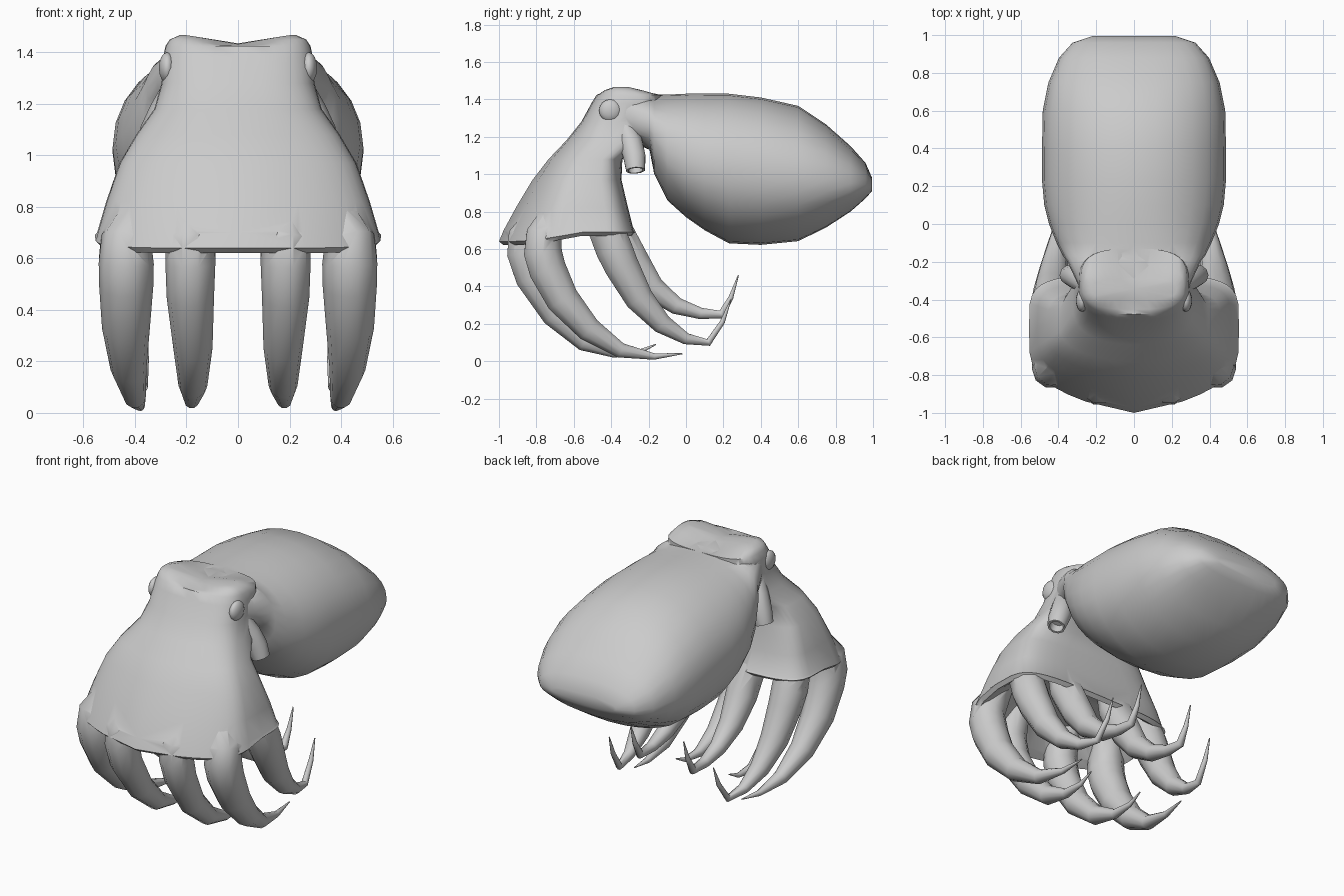
import bpy, bmesh, math
from mathutils import Vector

if "Cube" in bpy.data.objects:
    bpy.data.objects.remove(bpy.data.objects["Cube"])

skin = bpy.data.materials.new("pale_grey_skin")
skin.diffuse_color = (0.6, 0.6, 0.6, 1)
skin.use_nodes = True
skin.node_tree.nodes["Principled BSDF"].inputs["Base Color"].default_value = skin.diffuse_color


def loft(name, rings, angle=60):
    """Skin a list of equal-length point rings and cap both ends."""
    bm = bmesh.new()
    vr = [[bm.verts.new(p) for p in r] for r in rings]
    n = len(vr[0])
    for a, b in zip(vr, vr[1:]):
        for i in range(n):
            j = (i + 1) % n
            bm.faces.new((a[i], a[j], b[j], b[i]))
    bm.faces.new(vr[0][::-1])
    bm.faces.new(vr[-1])
    bmesh.ops.recalc_face_normals(bm, faces=bm.faces)
    me = bpy.data.meshes.new(name)
    bm.to_mesh(me)
    bm.free()
    me.materials.append(skin)
    ob = bpy.data.objects.new(name, me)
    bpy.context.collection.objects.link(ob)
    smooth(ob, angle)
    return ob


def smooth(ob, angle):
    bpy.ops.object.select_all(action='DESELECT')
    bpy.context.view_layer.objects.active = ob
    ob.select_set(True)
    bpy.ops.object.shade_smooth_by_angle(angle=math.radians(angle))


def fuse(base, part):
    """Union a part into the base and remove the part."""
    mod = base.modifiers.new("union", 'BOOLEAN')
    mod.operation, mod.solver, mod.object = 'UNION', 'EXACT', part
    bpy.ops.object.select_all(action='DESELECT')
    bpy.context.view_layer.objects.active = base
    base.select_set(True)
    bpy.ops.object.modifier_apply(modifier=mod.name)
    bpy.data.objects.remove(part)


def oval(n, e):
    """Unit superellipse with exponent e."""
    out = []
    for i in range(n):
        t = 2 * math.pi * i / n
        c, s = math.cos(t), math.sin(t)
        out.append((math.copysign(abs(c) ** (2 / e), c),
                    math.copysign(abs(s) ** (2 / e), s)))
    return out


def tube(name, pts, sides=10, angle=60):
    """Tapered tube through (x, y, z, radius) points."""
    rings = []
    for i, p in enumerate(pts):
        a, b = pts[max(i - 1, 0)], pts[min(i + 1, len(pts) - 1)]
        d = (Vector(b[:3]) - Vector(a[:3])).normalized()
        u = (Vector((1, 0, 0)) - d * d.x).normalized()
        v = d.cross(u)
        rings.append([Vector(p[:3]) + p[3] * (u * math.cos(t) + v * math.sin(t))
                      for t in (2 * math.pi * k / sides for k in range(sides))])
    return loft(name, rings, angle)


# Neck and mantle: y, top, bottom, height of widest line, half width, exponent
mantle = [(-0.38, 1.43, 1.20, 1.32, 0.27, 3), (-0.28, 1.432, 1.17, 1.29, 0.315, 2.8),
          (-0.195, 1.43, 1.13, 1.26, 0.355, 2.6), (-0.17, 1.425, 1.00, 1.21, 0.375, 2.4),
          (-0.10, 1.425, 0.86, 1.13, 0.41, 2.3), (0.0, 1.43, 0.77, 1.08, 0.45, 2.2),
          (0.10, 1.43, 0.70, 1.05, 0.475, 2.1), (0.23, 1.43, 0.63, 1.03, 0.487, 2.1),
          (0.40, 1.41, 0.622, 1.01, 0.487, 2.1), (0.60, 1.365, 0.642, 0.99, 0.483, 2.1),
          (0.75, 1.265, 0.715, 0.97, 0.453, 2.2), (0.88, 1.15, 0.80, 0.95, 0.397, 2.3),
          (0.96, 1.06, 0.87, 0.945, 0.325, 2.4), (0.995, 0.98, 0.91, 0.94, 0.22, 2.4)]
rings = []
for y, top, bot, mid, w, e in mantle:
    rings.append([(w * c, y, mid + s * ((top - mid) if s > 0 else (mid - bot)))
                  for c, s in oval(28, e)])
mantle_ob = loft("mantle", rings)

# Head flowing down into the arm web: z, front, back, half width, exponent, front bow
body = [(1.467, -0.40, -0.29, 0.225, 3, 0), (1.450, -0.452, -0.22, 0.265, 3, 0),
        (1.424, -0.478, -0.13, 0.282, 3, 0),
        (1.38, -0.505, -0.13, 0.291, 3, 0), (1.28, -0.56, -0.16, 0.297, 3, 0.01),
        (1.18, -0.64, -0.20, 0.325, 3, 0.03), (1.08, -0.735, -0.34, 0.395, 3.4, 0.06),
        (0.97, -0.82, -0.345, 0.46, 4, 0.10), (0.82, -0.91, -0.31, 0.512, 4.5, 0.14),
        (0.70, -0.975, -0.28, 0.547, 4.5, 0.16), (0.64, -1.0, -0.27, 0.556, 4.5, 0.165),
        (0.62, -0.975, -0.29, 0.535, 4.5, 0.15),
        (0.65, -0.92, -0.33, 0.49, 4.5, 0.13), (0.76, -0.80, -0.42, 0.35, 3, 0.05)]
rings = []
for k, (z, yf, yb, w, e, bow) in enumerate(body):
    ring = []
    for c, s in oval(36, e):
        x, y = w * c, (yf + yb) / 2 + s * (yb - yf) / 2
        y += bow * abs(c) ** 1.35 * (1 - s) / 2
        dip = 0.035 * max(0, 1 - abs(x) / 0.2) if k < 2 else 0
        lift = 0.05 * min(1, s + 1) if k >= 10 else 0
        ring.append((x, y, z - dip + lift))
    rings.append(ring)
body_ob = loft("head_and_web", rings)
# Crease the crown so its middle dips
bm = bmesh.new()
bm.from_mesh(body_ob.data)
crown = max(bm.faces, key=lambda f: f.calc_center_median().z)
mid = bmesh.ops.poke(bm, faces=[crown])["verts"][0]
mid.co.z = 1.435
bm.to_mesh(body_ob.data)
bm.free()
fuse(body_ob, mantle_ob)

# Four arms per side: x, y, z, radius from web to tip
arms = {
    "front_arm": [(.18, -.76, .84, .05), (.185, -.862, .66, .096), (.185, -.865, .58, .097),
                  (.185, -.825, .45, .092),
                  (.175, -.70, .25, .076), (.175, -.54, .105, .056),
                  (.18, -.38, .045, .028), (.18, -.25, .05, .014), (.18, -.16, .09, .003)],
    "front_side_arm": [(.36, -.68, .86, .05), (.432, -.76, .67, .1), (.434, -.765, .58, .107),
                       (.434, -.74, .49, .105),
                       (.435, -.66, .33, .093), (.425, -.52, .17, .07),
                       (.40, -.35, .058, .042), (.38, -.17, .025, .018), (.365, -.02, .04, .003)],
    "rear_side_arm": [(.36, -.51, .88, .05), (.432, -.425, .70, .1), (.437, -.385, .60, .103),
                      (.435, -.345, .51, .097),
                      (.425, -.25, .335, .08), (.41, -.13, .20, .056),
                      (.39, 0, .12, .032), (.37, .12, .10, .02),
                      (.36, .195, .21, .014), (.355, .24, .33, .003)],
    "rear_arm": [(.18, -.47, .87, .05), (.18, -.38, .71, .094), (.18, -.28, .53, .09),
                 (.18, -.18, .39, .07), (.18, -.05, .295, .048),
                 (.18, .08, .255, .032), (.18, .19, .25, .024),
                 (.18, .24, .34, .014), (.18, .28, .46, .003)],
}

for side, sx in (("right", 1), ("left", -1)):
    for name, pts in arms.items():
        fuse(body_ob, tube(f"{side}_{name}", [(sx * p[0],) + p[1:] for p in pts]))
    # Funnel with a hollow end
    funnel = [(.24, -.33, 1.27, .05), (.28, -.295, 1.17, .065), (.32, -.275, 1.09, .062),
              (.345, -.27, 1.02, .052)]
    f = tube(f"{side}_funnel", [(sx * p[0],) + p[1:] for p in funnel], 10, 45)
    bm = bmesh.new()
    bm.from_mesh(f.data)
    cap = min((q for q in bm.faces if len(q.verts) == 10),
              key=lambda q: q.calc_center_median().z)
    bmesh.ops.inset_individual(bm, faces=[cap], thickness=0.012)
    deep = bmesh.ops.extrude_discrete_faces(bm, faces=[cap])["faces"][0]
    bmesh.ops.translate(bm, verts=deep.verts, vec=-deep.normal * 0.05)
    bm.to_mesh(f.data)
    bm.free()
    # Eye
    bpy.ops.mesh.primitive_uv_sphere_add(segments=14, ring_count=8, radius=0.06,
                                         location=(sx * 0.275, -0.405, 1.34))
    eye = bpy.context.object
    eye.name = f"{side}_eye"
    eye.scale = (0.55, 1, 1)
    eye.data.materials.append(skin)
    smooth(eye, 60)

body_ob.name = "body_with_arms"
smooth(body_ob, 60)
